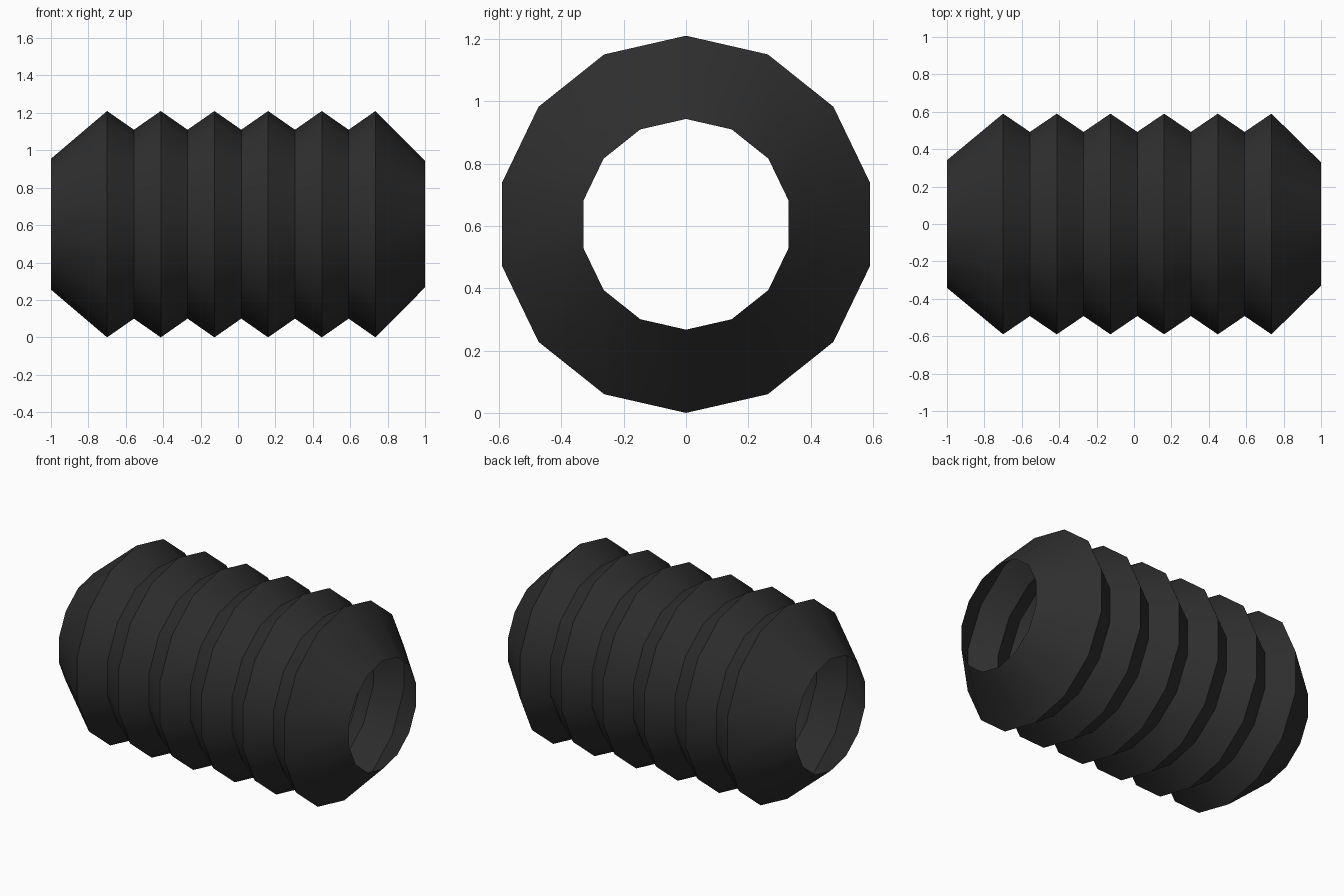
import bpy, bmesh, math

if "Cube" in bpy.data.objects:
    bpy.data.objects.remove(bpy.data.objects["Cube"], do_unlink=True)

SIDES = 14
PEAK_R, VALLEY_R = 0.605, 0.505
FIRST_PEAK, PITCH, FOLDS = -0.70, 0.287, 6

# Dark rubber
rubber = bpy.data.materials.new("dark_rubber")
rubber.use_nodes = True
colour = (0.028, 0.028, 0.028, 1)
rubber.diffuse_color = colour
rubber.node_tree.nodes["Principled BSDF"].inputs["Base Color"].default_value = colour

# Zigzag profile along x: narrow mouth, folds, narrow mouth
profile = [(-1.0, 0.35)]
for i in range(FOLDS):
    x = FIRST_PEAK + i * PITCH
    profile.append((x, PEAK_R))
    if i < FOLDS - 1:
        profile.append((x + PITCH / 2, VALLEY_R))
profile.append((1.0, 0.338))

# Open bellows sleeve: rings of the profile joined by quads
bm = bmesh.new()
rings = []
for x, r in profile:
    angles = [2 * math.pi * k / SIDES for k in range(SIDES)]
    rings.append([bm.verts.new((x, r * math.sin(a), PEAK_R + r * math.cos(a)))
                  for a in angles])
for a, b in zip(rings, rings[1:]):
    for k in range(SIDES):
        n = (k + 1) % SIDES
        bm.faces.new((a[k], a[n], b[n], b[k]))

# Make every face point away from the axis
bm.normal_update()
for f in bm.faces:
    c = f.calc_center_median()
    if f.normal.y * c.y + f.normal.z * (c.z - PEAK_R) < 0:
        f.normal_flip()

mesh = bpy.data.meshes.new("bellows_sleeve")
bm.to_mesh(mesh)
bm.free()
mesh.materials.append(rubber)
sleeve = bpy.data.objects.new("bellows_sleeve", mesh)
bpy.context.collection.objects.link(sleeve)

# Smooth around the sleeve, sharp at the folds
bpy.ops.object.select_all(action='DESELECT')
sleeve.select_set(True)
bpy.context.view_layer.objects.active = sleeve
bpy.ops.object.shade_smooth_by_angle(angle=math.radians(30))
